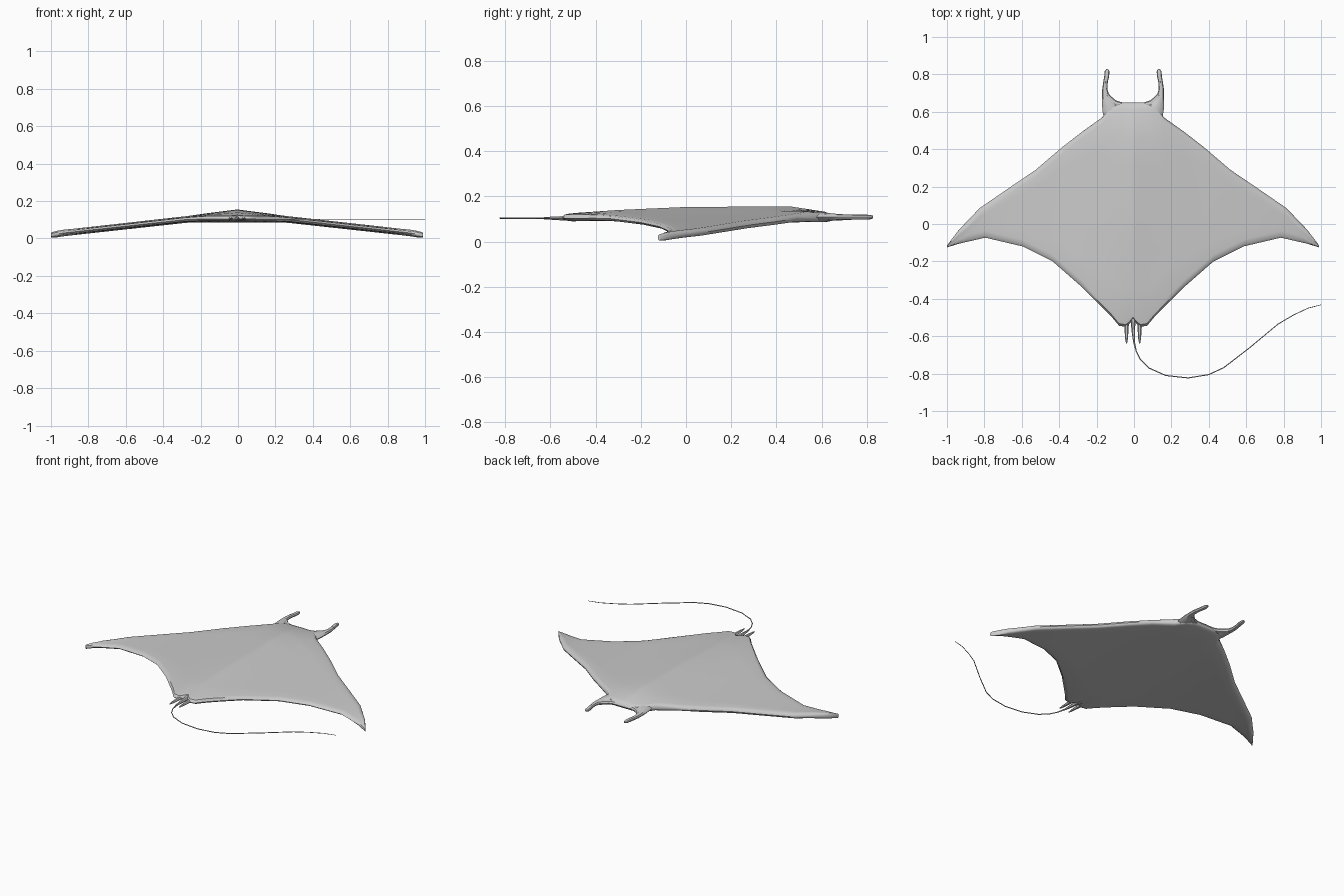
import bpy, bmesh, math
from mathutils import Vector

if "Cube" in bpy.data.objects:
    bpy.data.objects.remove(bpy.data.objects["Cube"])

CX = -0.005  # body centre line


def lerp(table, x):
    """Piecewise linear lookup in a list of (x, value)."""
    if x <= table[0][0]:
        return table[0][1]
    for (x0, v0), (x1, v1) in zip(table, table[1:]):
        if x <= x1:
            return v0 + (v1 - v0) * (x - x0) / (x1 - x0)
    return table[-1][1]


def loft(name, rings):
    """Skin closed rings of points and cap both ends."""
    bm = bmesh.new()
    vs = [[bm.verts.new(p) for p in r] for r in rings]
    n = len(vs[0])
    for a, b in zip(vs, vs[1:]):
        for i in range(n):
            j = (i + 1) % n
            bm.faces.new((a[i], a[j], b[j], b[i]))
    bm.faces.new(vs[0])
    bm.faces.new(vs[-1])
    bmesh.ops.recalc_face_normals(bm, faces=bm.faces)
    me = bpy.data.meshes.new(name)
    bm.to_mesh(me)
    bm.free()
    ob = bpy.data.objects.new(name, me)
    bpy.context.collection.objects.link(ob)
    bpy.ops.object.select_all(action='DESELECT')
    ob.select_set(True)
    bpy.context.view_layer.objects.active = ob
    bpy.ops.object.shade_smooth_by_angle(angle=math.radians(40))
    return ob


def tube(name, path, sides=8):
    """Elliptic tube along (x, y, z, half width, half height)."""
    pts = [Vector(p[:3]) for p in path]
    rings = []
    for i, p in enumerate(path):
        t = (pts[min(i + 1, len(pts) - 1)] - pts[max(i - 1, 0)]).normalized()
        side = t.cross(Vector((0, 0, 1))).normalized()
        up = side.cross(t)
        rings.append([pts[i] + side * p[3] * math.cos(a) + up * p[4] * math.sin(a)
                      for a in (2 * math.pi * k / sides for k in range(sides))])
    return loft(name, rings)


# Body and wings: chord sections lofted from wing tip to wing tip
front = [(0, .65), (.075, .65), (.115, .64), (.165, .57), (.27, .495), (.38, .41),
         (.52, .29), (.66, .195), (.82, .085), (.93, -.03), (.98, -.095), (.995, -.115)]
back = [(0, -.51), (.02, -.535), (.04, -.55), (.07, -.55), (.12, -.49), (.27, -.34),
        (.43, -.20), (.59, -.12), (.79, -.073), (.93, -.105), (.995, -.125)]
mid_z = [(0, .104), (.25, .104), (.93, .029), (.995, .018)]
half_thick = [(0, .018), (.9, .017), (.96, .018), (.995, .014)]
ridge = [(-.55, .006), (-.3, .022), (0, .034), (.5, .034), (.6, .014), (.65, 0)]


def section(x):
    ax = abs(x)
    yf, yb = lerp(front, ax), lerp(back, ax)
    chord = yf - yb
    z0, h = lerp(mid_z, ax), lerp(half_thick, ax)
    d = min(1, chord / .12)
    inner = [.14, .28, .42, .56, .7, .84]
    prof = [(yf - .005 * d, .55), (yf - .015 * d, .85), (yf - .035 * d, 1)]
    prof += [(yf - .035 * d - (chord - .07 * d) * f, 1 - .3 * f) for f in inner]
    prof += [(yb + .035 * d, .7), (yb + .012 * d, .55)]
    top = [(x + CX, y, z0 + h * k + lerp(ridge, y) * max(0, 1 - ax / .27)) for y, k in prof]
    low = [(x + CX, y, z0 - h * k) for y, k in prof]
    return [(x + CX, yf, z0)] + top + [(x + CX, yb, z0)] + low[::-1]


stations = [0, .02, .04, .075, .115, .165, .27, .38, .43, .52, .59, .66, .73, .79,
            .82, .88, .93, .965, .995]
loft("body_and_wings", [section(x) for x in [-s for s in stations[:0:-1]] + stations])

for name, s in (("left", -1), ("right", 1)):
    # Head fins curving forward
    tube(name + "_head_fin", [
        (CX + s * x, y, .108, w, h) for x, y, w, h in (
            (.105, .56, .050, .020), (.122, .62, .044, .019), (.134, .65, .034, .016),
            (.146, .68, .020, .013), (.151, .72, .014, .012), (.147, .76, .012, .011),
            (.141, .79, .013, .011), (.139, .815, .013, .010), (.137, .828, .006, .006))])
    # Webs filling the corner between head and fin
    tube(name + "_fin_web", [
        (CX + s * x, y, .106, w, .014) for x, y, w in (
            (.06, .63, .020), (.10, .645, .018), (.125, .668, .016), (.14, .69, .012))])
    # Pelvic fins beside the tail
    tube(name + "_pelvic_fin", [
        (CX + s * .035, y, .104, w, h) for y, w, h in (
            (-.51, .014, .012), (-.56, .011, .009), (-.61, .008, .006), (-.638, .003, .003))], 6)

# Whip tail
tail = [(-.005, -.49, .018), (-.005, -.53, .012), (-.003, -.58, .009), (.0, -.63, .005),
        (.012, -.68, .003), (.035, -.725, .003), (.08, -.77, .003), (.17, -.81, .0028),
        (.29, -.823, .0028), (.40, -.805, .0028), (.48, -.768, .0028), (.62, -.66, .0026),
        (.77, -.535, .0025), (.85, -.488, .0022), (.93, -.45, .002), (1.0, -.432, .0015)]
tube("tail", [(x, y, .103, r, r) for x, y, r in tail], 6)
